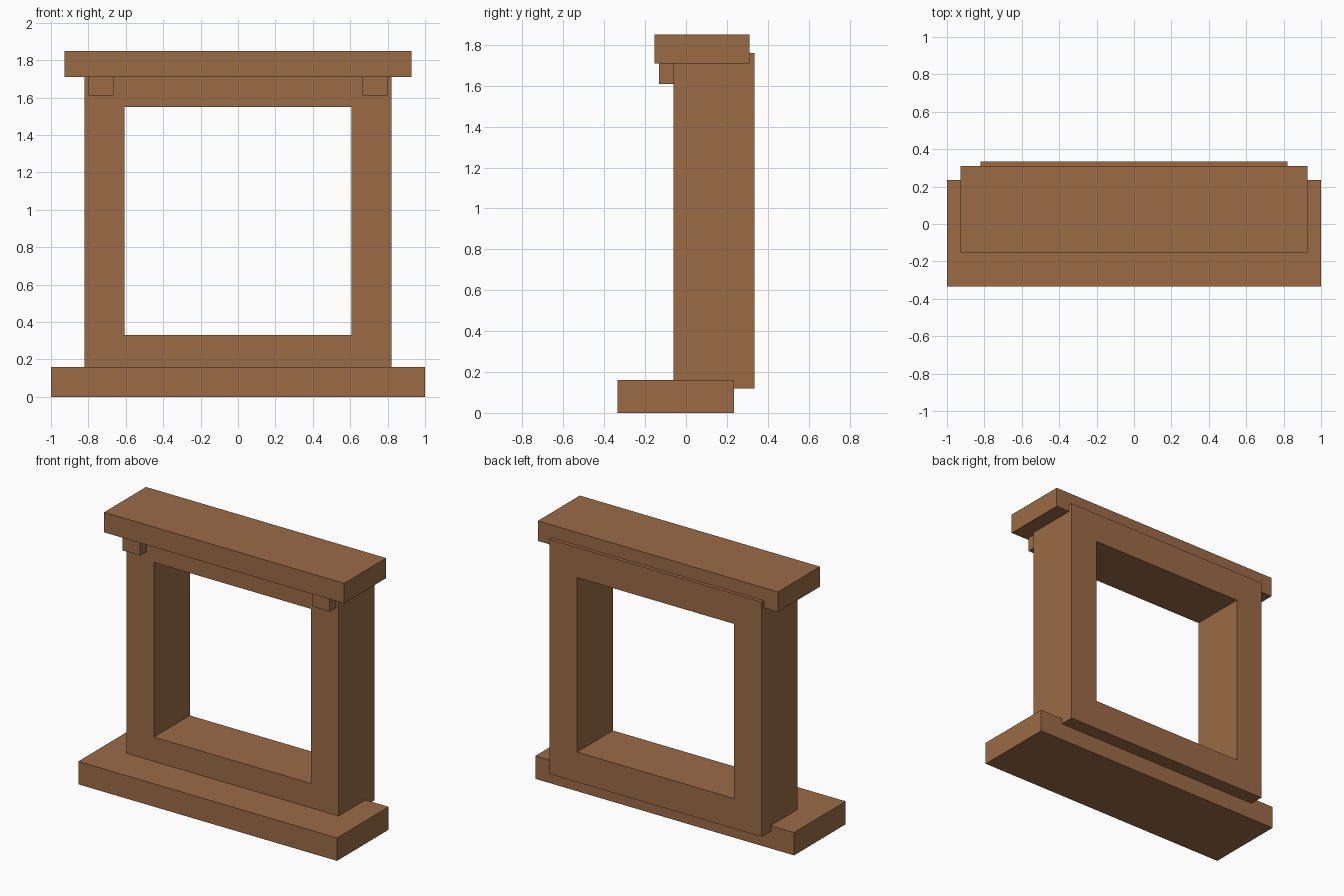
import bpy
import bmesh

cube = bpy.data.objects.get("Cube")
if cube:
    bpy.data.objects.remove(cube, do_unlink=True)

# One warm wood colour
wood = bpy.data.materials.new("warm_brown_wood")
wood.use_nodes = True
colour = (0.33, 0.147, 0.061, 1.0)
wood.diffuse_color = colour
wood.node_tree.nodes["Principled BSDF"].inputs["Base Color"].default_value = colour


def finish(name, bm):
    bmesh.ops.recalc_face_normals(bm, faces=bm.faces)
    mesh = bpy.data.meshes.new(name)
    bm.to_mesh(mesh)
    bm.free()
    mesh.materials.append(wood)
    obj = bpy.data.objects.new(name, mesh)
    bpy.context.collection.objects.link(obj)
    return obj


def box(name, x, y, z):
    """Box from (min, max) ranges on each axis."""
    bm = bmesh.new()
    bmesh.ops.create_cube(bm, size=1)
    for v in bm.verts:
        v.co = [r[0] if c < 0 else r[1] for c, r in zip(v.co, (x, y, z))]
    return finish(name, bm)


def frame(name, outer, inner, y):
    """Rectangular ring; outer and inner are (half width, bottom, top)."""
    bm = bmesh.new()
    loops = []
    for w, low, high in (outer, inner):
        corners = ((-w, low), (w, low), (w, high), (-w, high))
        loops.append([bm.verts.new((cx, y[0], cz)) for cx, cz in corners])
    a, b = loops
    for i in range(4):
        j = (i + 1) % 4
        bm.faces.new((a[i], a[j], b[j], b[i]))
    result = bmesh.ops.extrude_face_region(bm, geom=bm.faces[:], use_keep_orig=True)
    for v in result["geom"]:
        if isinstance(v, bmesh.types.BMVert):
            v.co.y = y[1]
    return finish(name, bm)


# Hearth slab, square surround with its opening, and mantel shelf
box("hearth_slab", (-1, 1), (-0.335, 0.235), (0, 0.16))
frame("surround", (0.82, 0.12, 1.76), (0.607, 0.33, 1.55), (-0.06, 0.335))
box("mantel_shelf", (-0.928, 0.928), (-0.153, 0.31), (1.71, 1.85))

# Small brackets under the shelf
for side, s in (("left", 1), ("right", -1)):
    box(side + "_bracket", sorted((s * 0.665, s * 0.80)), (-0.132, -0.06), (1.61, 1.71))
